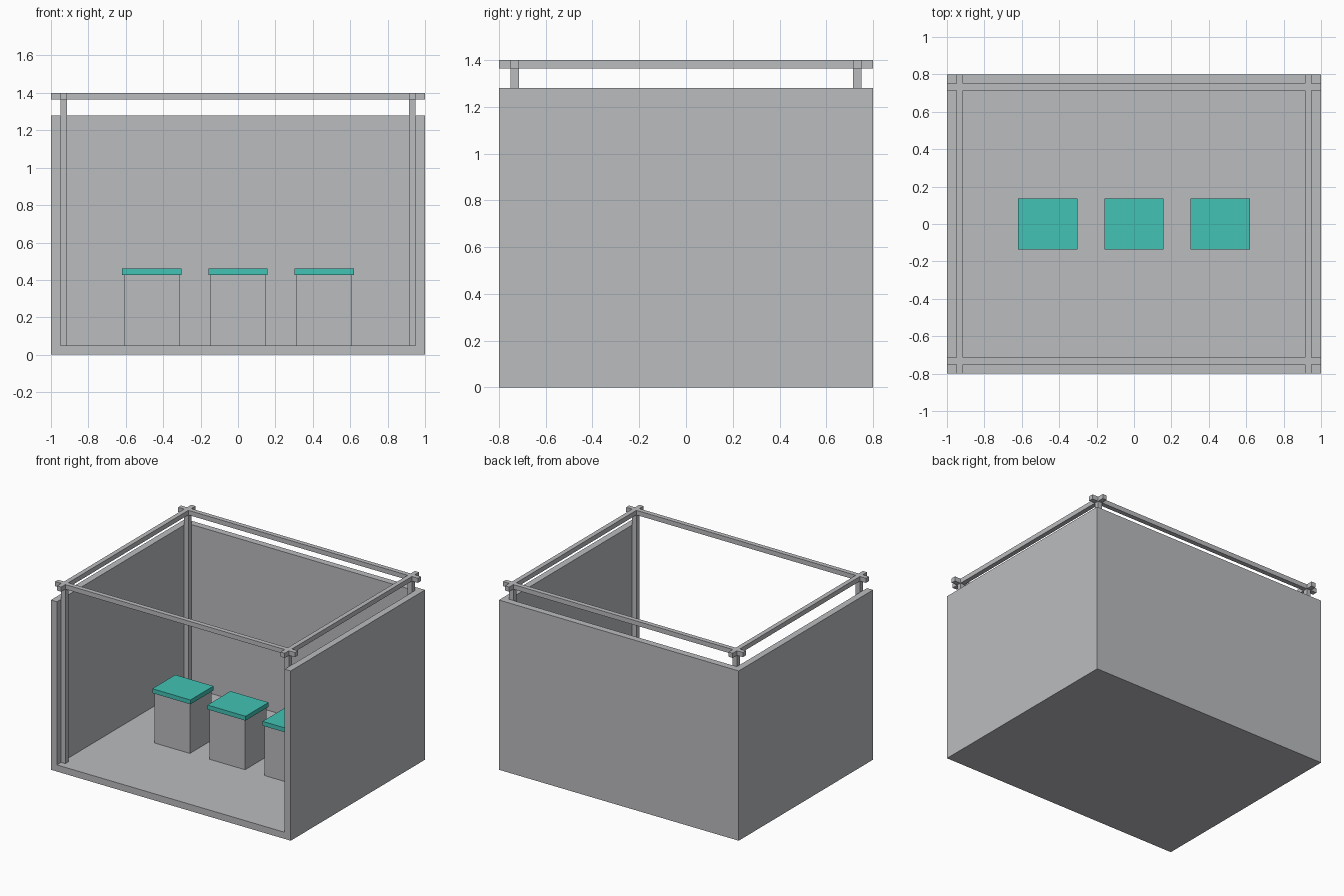
import bpy
import bmesh
from mathutils import Matrix, Vector

if "Cube" in bpy.data.objects:
    bpy.data.objects.remove(bpy.data.objects["Cube"], do_unlink=True)


def make_material(name, rgb):
    mat = bpy.data.materials.new(name)
    mat.use_nodes = True
    color = (*rgb, 1)
    mat.diffuse_color = color
    mat.node_tree.nodes["Principled BSDF"].inputs["Base Color"].default_value = color
    return mat


def box(name, low, high, mat, open_sides=()):
    """Box between two corners, leaving out faces that point along open_sides."""
    low, high = Vector(low), Vector(high)
    bm = bmesh.new()
    bmesh.ops.create_cube(bm, size=1, matrix=Matrix.Translation((low + high) / 2)
                          @ Matrix.Diagonal((*(high - low), 1)))
    bm.normal_update()
    gone = [f for f in bm.faces if any(f.normal.dot(Vector(s)) > 0.9 for s in open_sides)]
    bmesh.ops.delete(bm, geom=gone, context='FACES')
    mesh = bpy.data.meshes.new(name)
    bm.to_mesh(mesh)
    bm.free()
    mesh.materials.append(mat)
    obj = bpy.data.objects.new(name, mesh)
    bpy.context.collection.objects.link(obj)
    return obj


grey = make_material("light grey", (0.497, 0.503, 0.522))
teal = make_material("teal", (0.054, 0.54, 0.46))

HX, HY = 1.0, 0.8        # half width and depth of the booth
WALL, BAR = 0.05, 0.035  # wall and frame bar thickness
WALL_TOP, TOP = 1.28, 1.4

# Floor and three walls: one shell open at the front and top
shell = box("booth_shell", (-HX, -HY, 0), (HX, HY, WALL_TOP), grey,
            open_sides=[(0, -1, 0), (0, 0, 1)])
solid = shell.modifiers.new("thickness", 'SOLIDIFY')
solid.thickness = WALL
solid.offset = -1
solid.use_even_offset = True

# Corner posts and crossing top rails
px, py = HX - WALL - BAR / 2, HY - WALL - BAR / 2
h = BAR / 2
for sx, side in ((-1, "right"), (1, "left")):
    x = sx * px
    box(f"{side}_rail", (x - h, -HY, TOP - BAR), (x + h, HY, TOP), grey)
    for sy, end in ((-1, "front"), (1, "back")):
        y = sy * py
        box(f"{end}_{side}_post", (x - h, y - h, WALL), (x + h, y + h, TOP - BAR), grey)
for sy, end in ((-1, "front"), (1, "back")):
    y = sy * py
    box(f"{end}_rail", (-HX, y - h, TOP - BAR), (HX, y + h, TOP), grey)

# Row of display pedestals with overhanging tops
for x, side in ((-0.46, "right"), (0, "middle"), (0.46, "left")):
    box(f"{side}_pedestal", (x - 0.148, -0.127, WALL), (x + 0.148, 0.127, 0.427), grey)
    box(f"{side}_pedestal_top", (x - 0.159, -0.137, 0.427), (x + 0.159, 0.137, 0.46), teal)
